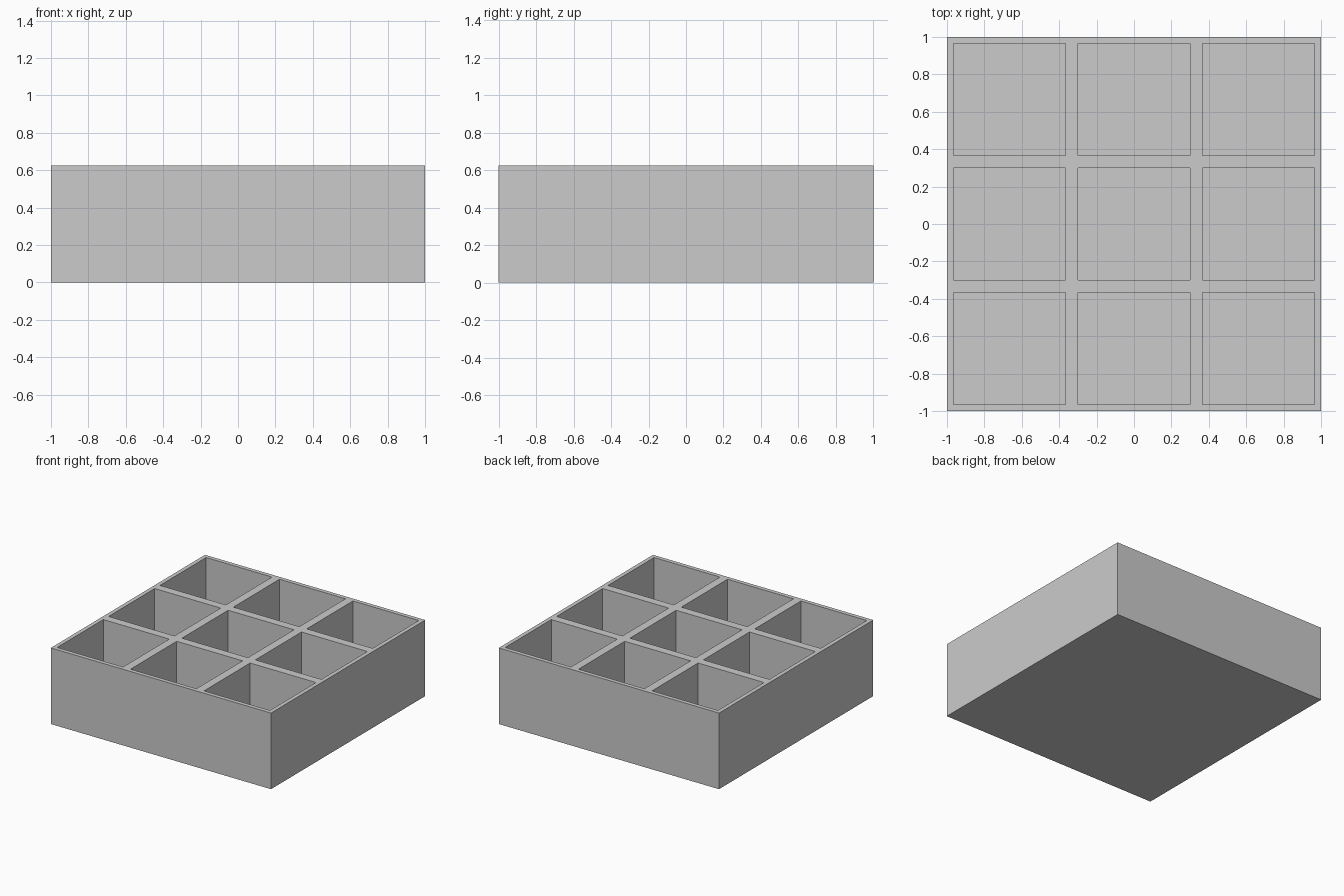
import bpy, bmesh
from mathutils import Matrix, Vector

if "Cube" in bpy.data.objects:
    bpy.data.objects.remove(bpy.data.objects["Cube"])

CELL = 2 / 3      # outer width of one compartment
HEIGHT = 0.625
WALL = 0.048
FLOOR = 0.048


def open_box(name, x, y):
    """Square open-topped bin: a block with its top inset and pushed down."""
    bm = bmesh.new()
    bmesh.ops.create_cube(
        bm, size=1,
        matrix=Matrix.Translation((0, 0, HEIGHT / 2)) @ Matrix.Diagonal((CELL, CELL, HEIGHT, 1)))
    top = max(bm.faces, key=lambda f: f.calc_center_median().z)
    bmesh.ops.inset_region(bm, faces=[top], thickness=WALL)
    # cavity: extrude the inset face down to the floor
    ext = bmesh.ops.extrude_discrete_faces(bm, faces=[top])
    bmesh.ops.translate(bm, verts=ext["faces"][0].verts, vec=Vector((0, 0, FLOOR - HEIGHT)))
    bmesh.ops.recalc_face_normals(bm, faces=bm.faces)
    mesh = bpy.data.meshes.new(name)
    bm.to_mesh(mesh)
    bm.free()
    obj = bpy.data.objects.new(name, mesh)
    obj.location = (x, y, 0)
    bpy.context.collection.objects.link(obj)
    return obj


# 3 x 3 grid of abutting bins
for row in range(3):
    for col in range(3):
        open_box(f"compartment_{row + 1}_{col + 1}", (col - 1) * CELL, (row - 1) * CELL)
